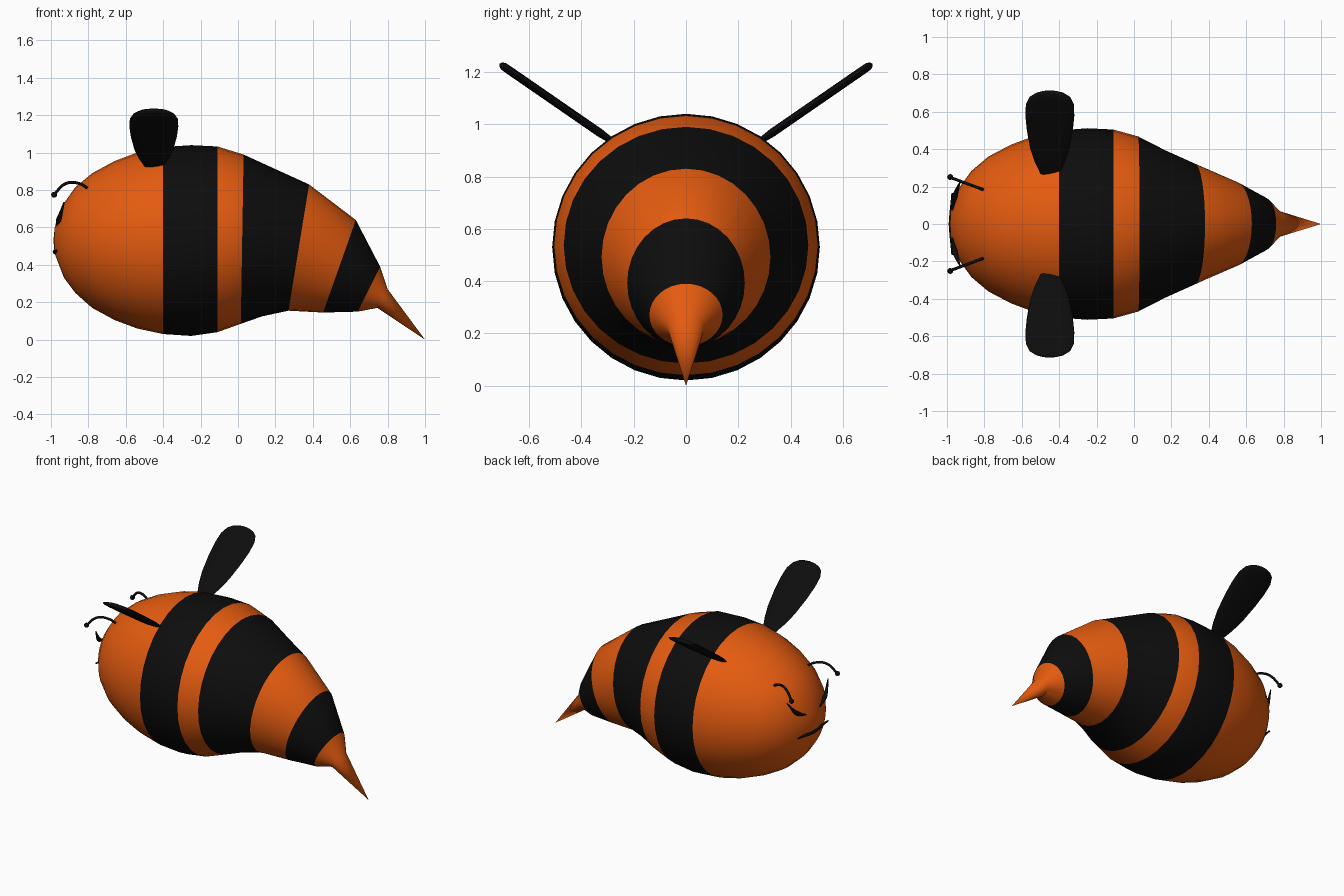
import bpy, bmesh
from math import sin, cos, pi, radians
from mathutils import Vector

if "Cube" in bpy.data.objects:
    bpy.data.objects.remove(bpy.data.objects["Cube"])


def material(name, rgb):
    m = bpy.data.materials.new(name)
    m.diffuse_color = (*rgb, 1)
    m.use_nodes = True
    m.node_tree.nodes["Principled BSDF"].inputs["Base Color"].default_value = m.diffuse_color
    return m


ORANGE = material("orange", (0.78, 0.105, 0.005))
BLACK = material("black", (0.004, 0.004, 0.004))


def loft(name, start, rings, end, sides, mats, bands=None):
    """Skin elliptical rings (centre, u axis, v axis) closed by two end points."""
    bm = bmesh.new()
    loops = []
    for c, u, v in rings:
        loops.append([bm.verts.new(c + u * cos(2 * pi * i / sides) + v * sin(2 * pi * i / sides))
                      for i in range(sides)])
    a, b = bm.verts.new(start), bm.verts.new(end)
    bands = bands or [0] * (len(rings) + 1)
    for i in range(sides):
        j = (i + 1) % sides
        bm.faces.new((a, loops[0][i], loops[0][j])).material_index = bands[0]
        for k in range(len(loops) - 1):
            f = bm.faces.new((loops[k][i], loops[k + 1][i], loops[k + 1][j], loops[k][j]))
            f.material_index = bands[k + 1]
        bm.faces.new((b, loops[-1][j], loops[-1][i])).material_index = bands[-1]
    bmesh.ops.recalc_face_normals(bm, faces=bm.faces)
    me = bpy.data.meshes.new(name)
    bm.to_mesh(me)
    bm.free()
    for m in mats:
        me.materials.append(m)
    ob = bpy.data.objects.new(name, me)
    bpy.context.collection.objects.link(ob)
    smooth(ob)
    return ob


def smooth(ob):
    bpy.ops.object.select_all(action='DESELECT')
    ob.select_set(True)
    bpy.context.view_layer.objects.active = ob
    bpy.ops.object.shade_smooth_by_angle(angle=radians(40))


def tube(name, pts, radii, thick):
    """Tapered black stroke through the points."""
    cu = bpy.data.curves.new(name, 'CURVE')
    cu.dimensions = '3D'
    cu.bevel_depth = thick
    cu.bevel_resolution = 2
    cu.resolution_u = 6
    cu.use_fill_caps = True
    sp = cu.splines.new('BEZIER')
    sp.bezier_points.add(len(pts) - 1)
    for bp, p, r in zip(sp.bezier_points, pts, radii):
        bp.co = p
        bp.radius = r
        bp.handle_left_type = bp.handle_right_type = 'AUTO'
    cu.materials.append(BLACK)
    ob = bpy.data.objects.new(name, cu)
    bpy.context.collection.objects.link(ob)


# Body: each ring is top x, top z, bottom x, bottom z, half width, colour of the band before it
profile = [
    (-0.98, 0.60, -0.98, 0.46, 0.07, 0), (-0.93, 0.73, -0.93, 0.33, 0.20, 0),
    (-0.87, 0.815, -0.87, 0.25, 0.283, 0), (-0.78, 0.89, -0.78, 0.17, 0.36, 0),
    (-0.66, 0.955, -0.66, 0.105, 0.423, 0), (-0.54, 1.00, -0.54, 0.06, 0.468, 0),
    (-0.40, 1.03, -0.40, 0.03, 0.50, 0), (-0.25, 1.04, -0.25, 0.02, 0.512, 1),
    (-0.11, 1.033, -0.11, 0.04, 0.505, 1), (0.03, 0.99, 0.015, 0.085, 0.468, 0),
    (0.20, 0.912, 0.13, 0.125, 0.395, 1), (0.38, 0.83, 0.27, 0.155, 0.323, 1),
    (0.63, 0.64, 0.455, 0.145, 0.225, 0), (0.76, 0.39, 0.64, 0.15, 0.14, 1),
    (0.80, 0.27, 0.745, 0.17, 0.07, 0)]
rings = []
for tx, tz, bx, bz, w, _ in profile:
    top, bot = Vector((tx, 0, tz)), Vector((bx, 0, bz))
    rings.append(((top + bot) / 2, Vector((0, w, 0)), (top - bot) / 2))
loft("body", (-0.987, 0, 0.53), rings, (1.0, 0, 0.0), 32,
     [ORANGE, BLACK], [p[5] for p in profile] + [0])

# Wing outline: distance out in y, half width
outline = [(0.22, 0.03), (0.27, 0.05), (0.33, 0.08), (0.40, 0.104), (0.50, 0.123),
           (0.58, 0.131), (0.64, 0.128), (0.68, 0.108), (0.70, 0.075), (0.709, 0.04)]

for side, label in ((1, "left"), (-1, "right")):
    def wing_point(y):
        return Vector((-0.45, side * y, 0.94 + (y - 0.29) * 0.69))
    normal = Vector((0, -side * 0.57, 0.82))
    wr = [(wing_point(y), Vector((w, 0, 0)), normal * 0.016 * min(1, w / 0.08))
          for y, w in outline]
    loft(label + "_wing", wing_point(0.2), wr, wing_point(0.713), 16, [BLACK])

    # Antenna with a ball at its tip
    tube(label + "_antenna",
         [(-0.79, side * 0.178, 0.80), (-0.85, side * 0.20, 0.835),
          (-0.92, side * 0.226, 0.835), (-0.985, side * 0.25, 0.775)], [1] * 4, 0.008)
    bpy.ops.mesh.primitive_uv_sphere_add(segments=12, ring_count=8, radius=0.016,
                                         location=(-0.983, side * 0.251, 0.775))
    ball = bpy.context.object
    ball.name = label + "_antenna_tip"
    ball.data.materials.append(BLACK)
    smooth(ball)

    # Slanted crescent eye
    tube(label + "_eye",
         [(-0.972, side * 0.075, 0.61), (-0.957, side * 0.15, 0.645),
          (-0.93, side * 0.225, 0.735)], [0.25, 1, 0.25], 0.015)

# Mouth
tube("mouth", [(-0.972, -0.165, 0.48), (-0.976, 0, 0.47), (-0.972, 0.165, 0.48)],
     [0.3, 1, 0.3], 0.015)
